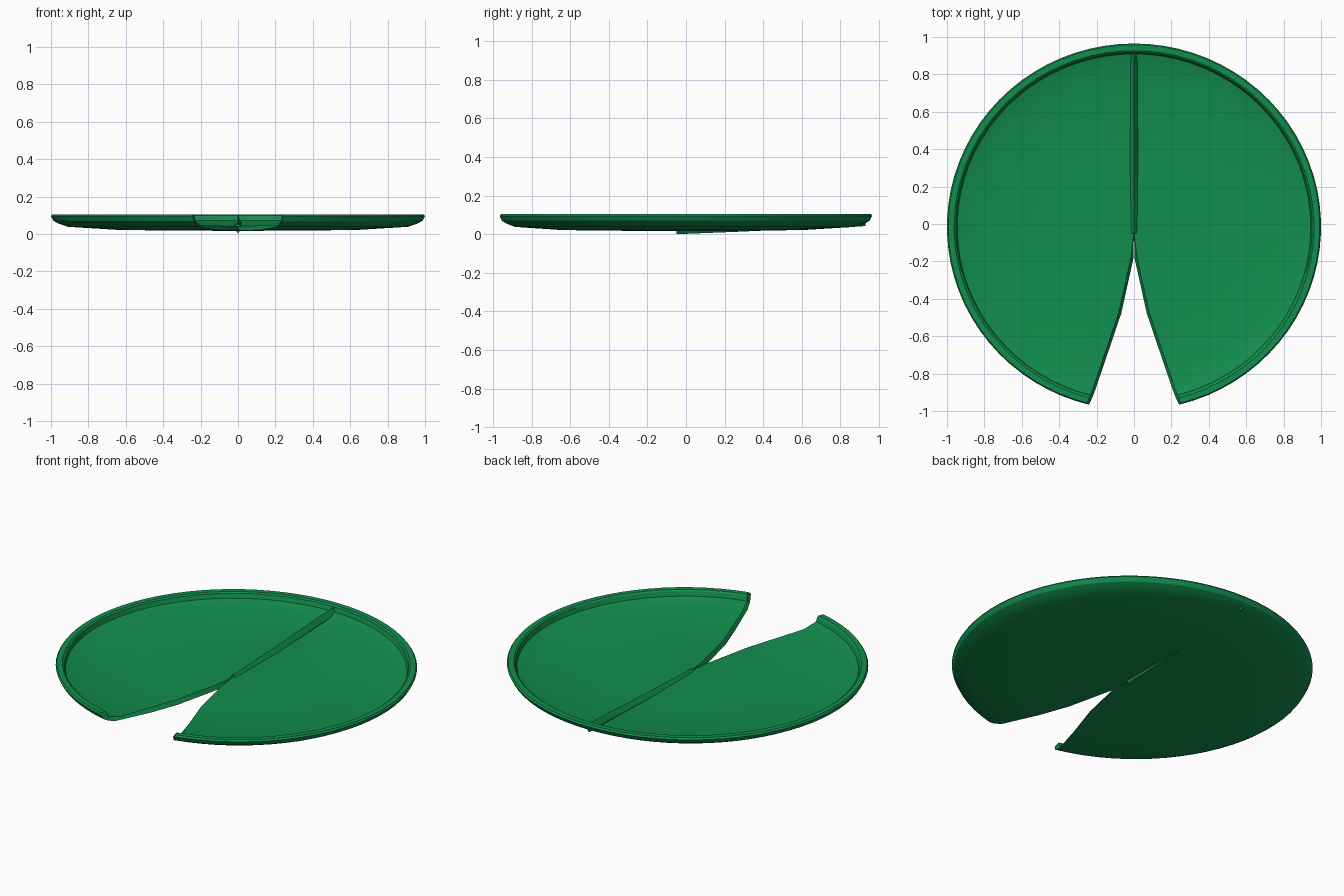
import bpy, bmesh, math

if "Cube" in bpy.data.objects:
    bpy.data.objects.remove(bpy.data.objects["Cube"])

green = bpy.data.materials.new("leaf_green")
green.diffuse_color = (0.006, 0.27, 0.075, 1)
green.use_nodes = True
green.node_tree.nodes["Principled BSDF"].inputs["Base Color"].default_value = green.diffuse_color

SEG = 72


def make_object(name, bm):
    bmesh.ops.recalc_face_normals(bm, faces=bm.faces)
    mesh = bpy.data.meshes.new(name)
    bm.to_mesh(mesh)
    bm.free()
    obj = bpy.data.objects.new(name, mesh)
    bpy.context.collection.objects.link(obj)
    mesh.materials.append(green)
    bpy.ops.object.select_all(action='DESELECT')
    bpy.context.view_layer.objects.active = obj
    obj.select_set(True)
    bpy.ops.object.shade_smooth_by_angle(angle=math.radians(25))
    return obj


def notch_half_width(r):
    pts = [(0, 0), (0.15, 0.018), (0.46, 0.082), (0.94, 0.23), (1.0, 0.255)]
    for (r0, w0), (r1, w1) in zip(pts, pts[1:]):
        if r <= r1:
            return w0 + (w1 - w0) * (r - r0) / (r1 - r0)
    return pts[-1][1]


# Leaf: matching top and bottom profiles swept around, leaving the notch open
top = [(0, .042), (.15, .042), (.46, .043), (.86, .048), (.945, .072),
       (.953, .098), (.962, .105), (.993, .105)]
bottom = [(0, .016), (.15, .017), (.46, .019), (.65, .022), (.91, .038),
          (.96, .055), (.987, .07), (1.0, .095)]

bm = bmesh.new()


def ring(r, z, inset):
    cy = -0.015 - 0.03 * (1 - r)
    if r == 0:
        return [bm.verts.new((0, cy, z))] * (SEG + 1)
    a0 = math.asin(max(notch_half_width(r) - inset, 0.002) / r)
    verts = []
    for i in range(SEG + 1):
        a = a0 + (2 * math.pi - 2 * a0) * i / SEG
        verts.append(bm.verts.new((r * math.sin(a), cy - 0.98 * r * math.cos(a), z)))
    return verts


def quad(*verts):
    unique = list(dict.fromkeys(verts))
    if len(unique) > 2:
        bm.faces.new(unique)


tops = [ring(r, z, 0) for r, z in top]
bottoms = [ring(r, z, 0.014) for r, z in bottom]
loop = tops + bottoms[::-1]
for a, b in zip(loop, loop[1:]):
    for i in range(SEG):
        quad(a[i], a[i + 1], b[i + 1], b[i])
# Notch walls
for k in range(len(top) - 1):
    for e in (0, SEG):
        quad(tops[k][e], tops[k + 1][e], bottoms[k + 1][e], bottoms[k][e])
make_object("lily_leaf", bm)

# Midrib: ridge prism rising from the notch to the rim
bm = bmesh.new()
ends = []
for y, low, mid, high, w in [(-0.05, 0.0, 0.035, 0.055, 0.022),
                             (0.25, 0.012, 0.04, 0.066, 0.022),
                             (0.93, 0.042, 0.062, 0.098, 0.017)]:
    ends.append([bm.verts.new(p) for p in
                 ((0, y, low), (w, y, mid), (0, y, high), (-w, y, mid))])
for a, b in zip(ends, ends[1:]):
    for i in range(4):
        j = (i + 1) % 4
        bm.faces.new((a[i], a[j], b[j], b[i]))
bm.faces.new(ends[0])
bm.faces.new(ends[-1])
make_object("midrib", bm)
